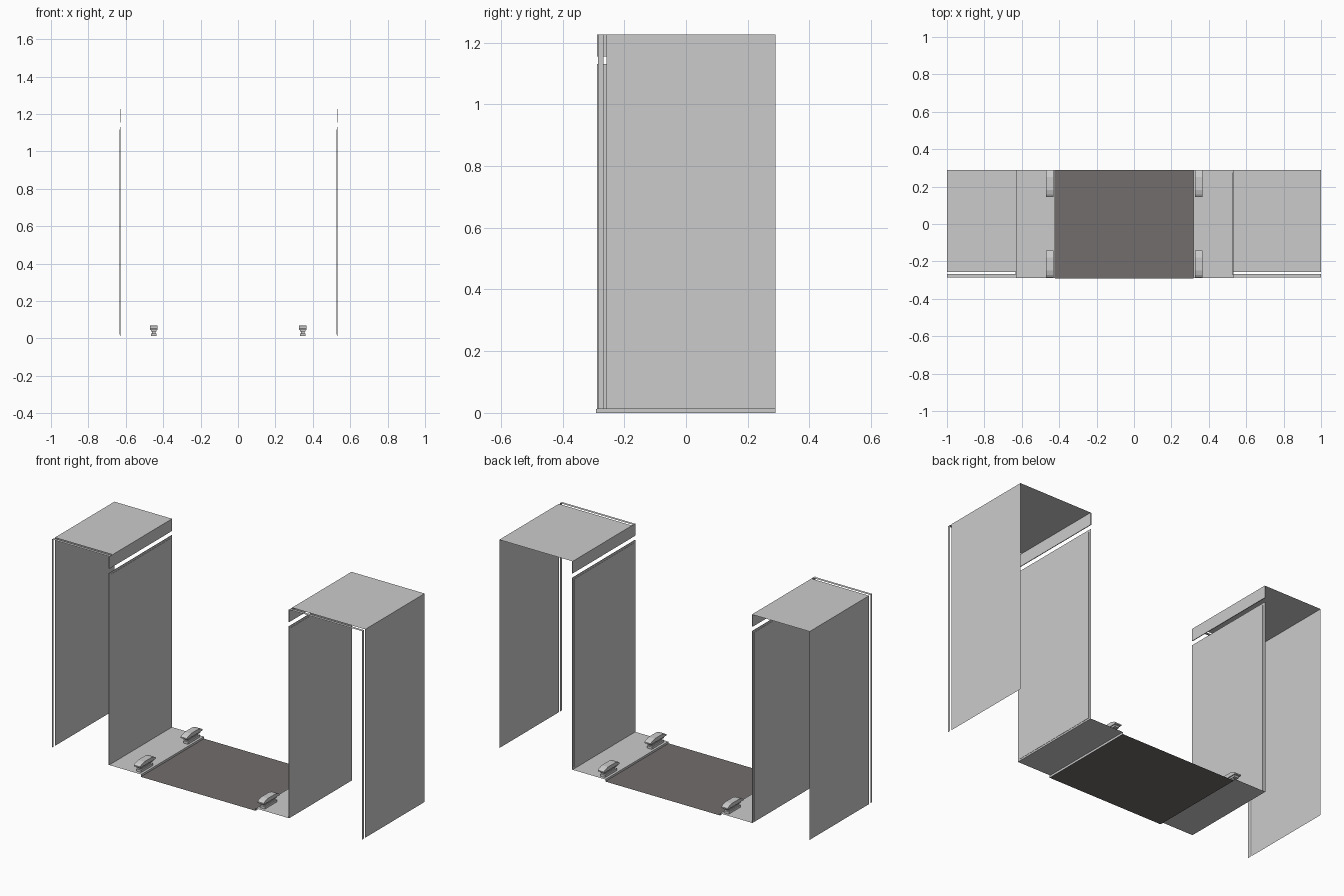
import bpy, bmesh

if "Cube" in bpy.data.objects:
    bpy.data.objects.remove(bpy.data.objects["Cube"])

Y0, Y1 = -0.288, 0.29      # front and back limits
TOP = 1.226
SHELF = 0.012              # level of the side floor plates


def make_object(name, bm, mat=None):
    bmesh.ops.recalc_face_normals(bm, faces=bm.faces)
    mesh = bpy.data.meshes.new(name)
    bm.to_mesh(mesh)
    bm.free()
    obj = bpy.data.objects.new(name, mesh)
    bpy.context.collection.objects.link(obj)
    if mat:
        mesh.materials.append(mat)
    return obj


def box(name, lo, hi, mat=None):
    bm = bmesh.new()
    bmesh.ops.create_cube(bm, size=1)
    for v in bm.verts:
        v.co = [(lo[i] + hi[i]) / 2 + v.co[i] * (hi[i] - lo[i]) for i in range(3)]
    return make_object(name, bm, mat)


def sheet(name, path, y0, y1, mat=None):
    """Open sheet: an x-z polyline swept from y0 to y1."""
    bm = bmesh.new()
    rows = [[bm.verts.new((x, y, z)) for y in (y0, y1)] for x, z in path]
    for a, b in zip(rows, rows[1:]):
        bm.faces.new((a[0], a[1], b[1], b[0]))
    return make_object(name, bm, mat)


def side_profile(name, pts, x, y, half):
    """Closed y-z profile extruded across x."""
    bm = bmesh.new()
    face = bm.faces.new([bm.verts.new((x - half, y + py, pz)) for py, pz in pts])
    ext = bmesh.ops.extrude_face_region(bm, geom=[face])
    verts = [g for g in ext["geom"] if isinstance(g, bmesh.types.BMVert)]
    bmesh.ops.translate(bm, verts=verts, vec=(2 * half, 0, 0))
    return make_object(name, bm)


dark = bpy.data.materials.new("dark_rubber")
dark.diffuse_color = (0.17, 0.155, 0.15, 1)
dark.use_nodes = True
dark.node_tree.nodes["Principled BSDF"].inputs["Base Color"].default_value = dark.diffuse_color

# Sunken dark floor with short upturned sides
sheet("floor_mat", [(-0.422, 0), (0.317, 0)], -0.292, Y1, dark)
for side, x in (("left", -0.422), ("right", 0.317)):
    sheet("floor_step_" + side, [(x, 0), (x, SHELF)], -0.292, Y1)

for side, inner, outer, step in (("left", -0.63, -1.0, -0.422),
                                 ("right", 0.53, 1.0, 0.317)):
    # Floor plate beside the mat
    sheet("floor_plate_" + side, [(step, SHELF), (inner, SHELF)], Y0, Y1)

    # Tower shell: folded main cover and narrow front trim with a slit between
    fold = [(inner, TOP), (outer, TOP), (outer, SHELF)]
    sheet("tower_cover_" + side, fold, -0.257, Y1)
    sheet("tower_front_trim_" + side, fold, -0.285, -0.268)

    # Inner wall, its inset panel, and the header strip above the gap
    box("inner_wall_" + side, (inner - 0.0015, Y0, SHELF), (inner + 0.0015, Y1, 1.13))
    box("inner_panel_" + side, (inner - 0.003, Y0 + 0.015, SHELF + 0.01),
        (inner + 0.003, Y1 - 0.015, 1.118))
    box("header_strip_" + side, (inner - 0.002, Y0, 1.155), (inner + 0.002, Y1, TOP))

# Four clamp blocks: foot, stem, collar and tapered cap
cap = [(-0.072, 0.046), (0.072, 0.046), (0.072, 0.053), (0.06, 0.061), (0.035, 0.068),
       (-0.035, 0.068), (-0.06, 0.061), (-0.072, 0.053)]
for sx, x in (("left", -0.451), ("right", 0.346)):
    for sy, y in (("front", -0.213), ("back", 0.217)):
        tag = sx + "_" + sy
        box("clamp_foot_" + tag, (x - 0.015, y - 0.055, SHELF), (x + 0.015, y + 0.055, 0.026))
        box("clamp_stem_" + tag, (x - 0.009, y - 0.045, 0.026), (x + 0.009, y + 0.045, 0.036))
        box("clamp_collar_" + tag, (x - 0.014, y - 0.06, 0.036), (x + 0.014, y + 0.06, 0.046))
        side_profile("clamp_cap_" + tag, cap, x, y, 0.02)
